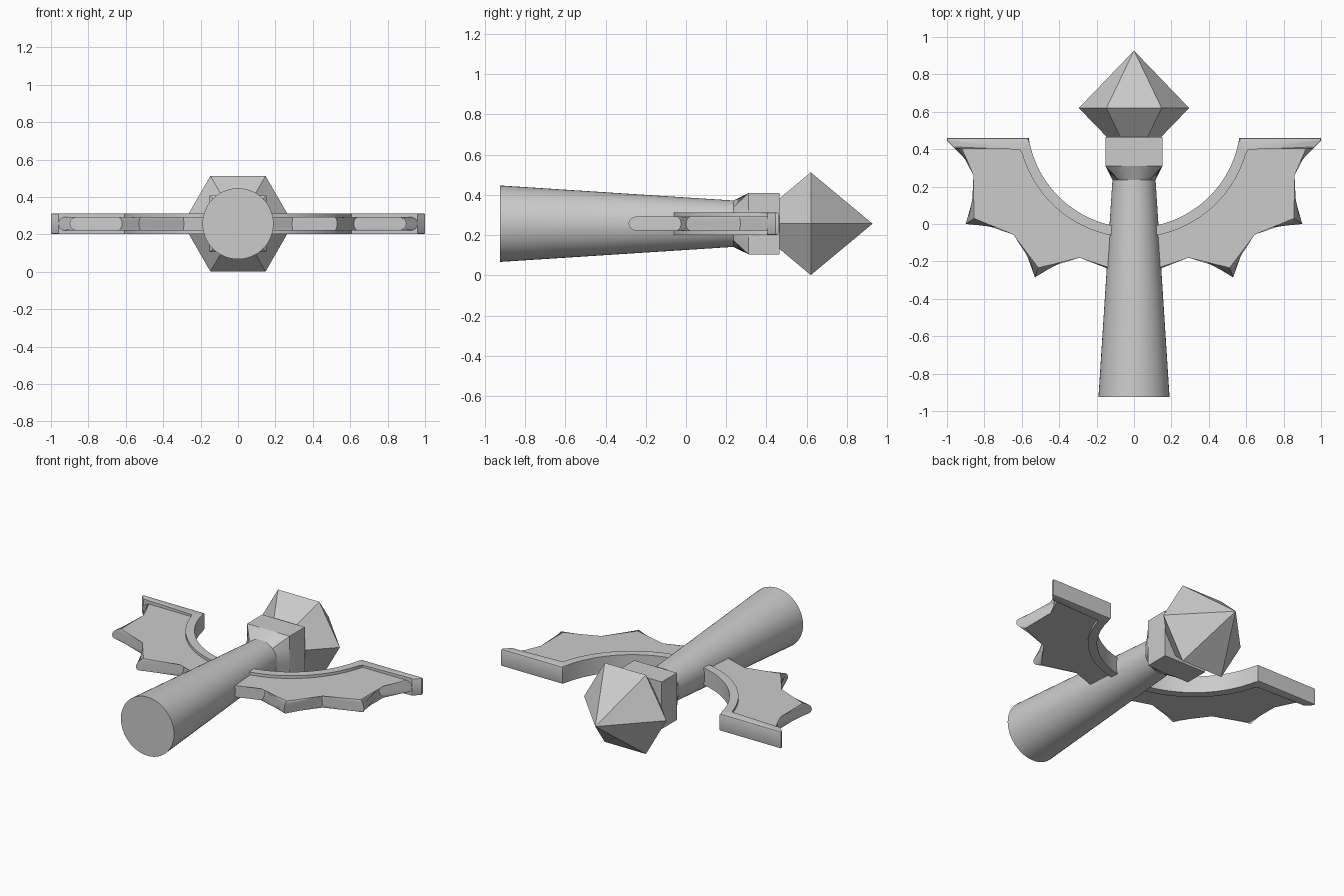
import bpy, bmesh
from math import cos, sin, pi, radians

cube = bpy.data.objects.get("Cube")
if cube:
    bpy.data.objects.remove(cube, do_unlink=True)

AXIS_Z = 0.257

grey = bpy.data.materials.new("plain grey")
grey.use_nodes = True
grey.diffuse_color = (0.6, 0.6, 0.6, 1)
grey.node_tree.nodes["Principled BSDF"].inputs["Base Color"].default_value = (0.6, 0.6, 0.6, 1)


def finish(bm, name, smooth_angle=None):
    """Turn a bmesh into a named object on the shaft axis."""
    bmesh.ops.recalc_face_normals(bm, faces=bm.faces)
    mesh = bpy.data.meshes.new(name)
    bm.to_mesh(mesh)
    bm.free()
    mesh.materials.append(grey)
    if smooth_angle:
        mesh.shade_smooth()
        mesh.set_sharp_from_angle(angle=radians(smooth_angle))
    obj = bpy.data.objects.new(name, mesh)
    obj.location.z = AXIS_Z
    bpy.context.collection.objects.link(obj)
    return obj


def loft(name, sections, sides, smooth_angle=None):
    """Skin (y, radius, is_square) sections along the y axis."""
    bm = bmesh.new()
    rings = []
    for y, r, square in sections:
        ring = []
        for i in range(sides):
            a = 2 * pi * i / sides
            k = r / max(abs(cos(a)), abs(sin(a))) if square else r
            ring.append(bm.verts.new((k * cos(a), y, k * sin(a))))
        rings.append(ring)
    for low, high in zip(rings, rings[1:]):
        for i in range(sides):
            j = (i + 1) % sides
            bm.faces.new((low[i], low[j], high[j], high[i]))
    bm.faces.new(rings[0])
    bm.faces.new(rings[-1])
    bmesh.ops.remove_doubles(bm, verts=bm.verts, dist=0.0005)
    bmesh.ops.dissolve_limit(bm, angle_limit=0.001, verts=bm.verts, edges=bm.edges)
    return finish(bm, name, smooth_angle)


def arc(radius, start, end, steps=26):
    """Points on the crescent, centred in front of the collar."""
    angles = [radians(start + (end - start) * i / steps) for i in range(steps + 1)]
    return [(radius * cos(a), 0.55 + radius * sin(a)) for a in angles]


def slab(name, outline, half, bevel, segments, first=0):
    """Mirrored slab; edges from outline index `first` onward are rounded."""
    bm = bmesh.new()
    layers = [[bm.verts.new((x, y, z)) for x, y in outline] for z in (-half, half)]
    bottom, top = layers
    count = len(outline)
    bm.faces.new(bottom)
    bm.faces.new(top)
    for i in range(count):
        j = (i + 1) % count
        bm.faces.new((bottom[i], bottom[j], top[j], top[i]))
    edges = [bm.edges.get((layer[i], layer[(i + 1) % count]))
             for layer in layers for i in range(first, count - (first > 0))]
    bmesh.ops.bevel(bm, geom=edges, offset=bevel, segments=segments, profile=0.5,
                    affect='EDGES', clamp_overlap=False)
    obj = finish(bm, name, 35)
    obj.modifiers.new("Mirror", 'MIRROR').use_axis = (True, False, False)
    return obj


# Tapered round handle
loft("handle", [(-0.925, 0.19, False), (0.24, 0.115, False)], 48, 35)

# Square collar flaring out of the round shaft
loft("collar", [(0.235, 0.115, False), (0.31, 0.152, True), (0.465, 0.152, True)], 48, 25)

# Six-sided gem
loft("gem", [(0.315, 0.0001, False), (0.62, 0.295, False), (0.927, 0.0001, False)], 6)

# Jagged wing plates with rounded outer edges
inner = arc(0.6, -86, -12)
teeth = [(0.975, 0.42), (0.82, 0.27), (0.9, 0.0), (0.62, -0.025),
         (0.53, -0.285), (0.29, -0.14), (0.04, -0.305)]
slab("wing_plates", inner + teeth, 0.037, 0.034, 5, first=len(inner))

# Raised rim along the crescent and the straight wing tops
rim = arc(0.57, -86, -9.1) + [(1.0, 0.46), (1.0, 0.445), (0.96, 0.405)]
rim += arc(0.623, -13.5, -86)
slab("wing_rim", rim, 0.055, 0.007, 2)
